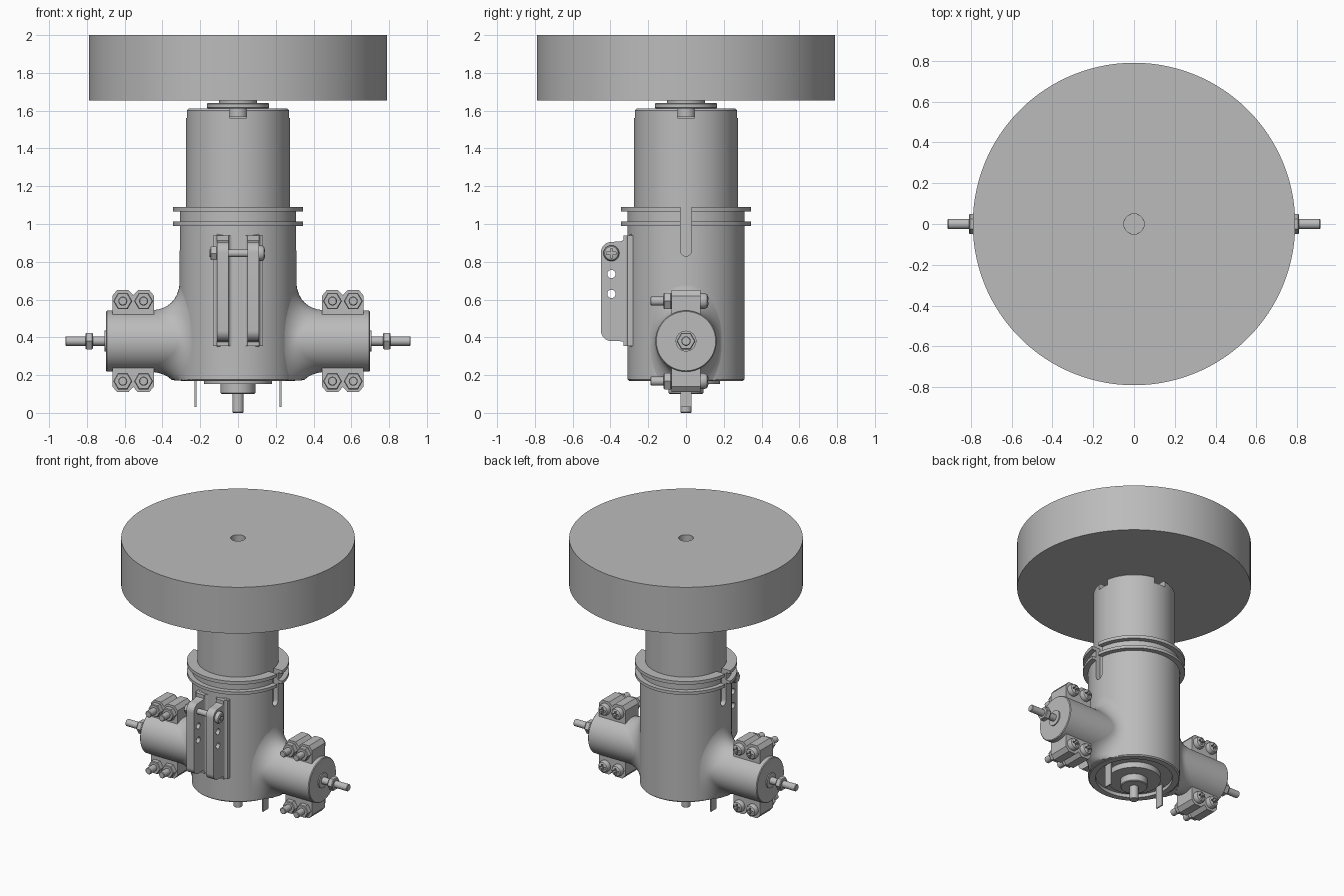
import bpy, bmesh, math

cube = bpy.data.objects.get("Cube")
if cube:
    bpy.data.objects.remove(cube, do_unlink=True)

steel = bpy.data.materials.new("plain_grey")
steel.use_nodes = True
steel.diffuse_color = (0.5, 0.5, 0.5, 1)
steel.node_tree.nodes["Principled BSDF"].inputs["Base Color"].default_value = (0.5, 0.5, 0.5, 1)

parts = []


def place(axis, u, v, h):
    return {"X": (h, u, v), "Y": (u, h, v), "Z": (u, v, h)}[axis]


def make(name, bm):
    bmesh.ops.remove_doubles(bm, verts=bm.verts, dist=1e-5)
    bmesh.ops.recalc_face_normals(bm, faces=bm.faces)
    me = bpy.data.meshes.new(name)
    bm.to_mesh(me)
    bm.free()
    me.materials.append(steel)
    ob = bpy.data.objects.new(name, me)
    bpy.context.collection.objects.link(ob)
    parts.append(ob)
    return ob


def skin(bm, rings):
    """Join rings of points with quads."""
    rows = [[bm.verts.new(p) for p in ring] for ring in rings]
    n = len(rows[0])
    for a, b in zip(rows, rows[1:]):
        for i in range(n):
            bm.faces.new((a[i], a[(i + 1) % n], b[(i + 1) % n], b[i]))


def lathe(name, profile, axis="Z", centre=(0, 0), n=32):
    """Revolve (radius, height) points about an axis."""
    bm = bmesh.new()
    angles = [2 * math.pi * i / n for i in range(n)]
    skin(bm, [[place(axis, centre[0] + r * math.cos(a), centre[1] + r * math.sin(a), h)
               for a in angles] for r, h in profile])
    bmesh.ops.dissolve_degenerate(bm, dist=1e-5, edges=bm.edges)
    return make(name, bm)


def rod(name, r, lo, hi, axis="Z", centre=(0, 0), n=32, bevel=0.0):
    c = bevel * (1 if hi > lo else -1)
    prof = [(0, lo), (r - bevel, lo), (r, lo + c), (r, hi - c), (r - bevel, hi), (0, hi)]
    return lathe(name, prof, axis, centre, n)


def prism(name, pts, axis, lo, hi):
    bm = bmesh.new()
    ends = [[bm.verts.new(place(axis, u, v, h)) for u, v in pts] for h in (lo, hi)]
    for e in ends:
        bm.faces.new(e)
    for i in range(len(pts)):
        j = (i + 1) % len(pts)
        bm.faces.new((ends[0][i], ends[0][j], ends[1][j], ends[1][i]))
    return make(name, bm)


def rect(u0, u1, v0, v1):
    return [(u0, v0), (u1, v0), (u1, v1), (u0, v1)]


def arc(cu, cv, r, a0, a1, n=10):
    angles = [math.radians(a0 + (a1 - a0) * i / n) for i in range(n + 1)]
    return [(cu + r * math.cos(a), cv + r * math.sin(a)) for a in angles]


def cut(ob, *cutters):
    """Subtract the cutters, then throw them away."""
    for c in cutters:
        m = ob.modifiers.new("cut", "BOOLEAN")
        m.operation, m.solver, m.object = "DIFFERENCE", "EXACT", c
    bpy.context.view_layer.update()
    me = bpy.data.meshes.new_from_object(ob.evaluated_get(bpy.context.evaluated_depsgraph_get()))
    ob.modifiers.clear()
    ob.data = me
    for c in cutters:
        parts.remove(c)
        bpy.data.objects.remove(c, do_unlink=True)


def screw_head(name, axis, centre, base, out):
    """Domed head with a cross recess, facing +axis."""
    r = 0.042
    head = lathe(name, [(0, base), (r, base), (r, base + out * 0.5),
                        (r * 0.85, base + out * 0.85), (r * 0.5, base + out), (0, base + out)],
                 axis, centre, 24)
    u, v = centre
    a, b = 0.025, 0.006
    cross = [(b, b), (b, a), (-b, a), (-b, b), (-a, b), (-a, -b),
             (-b, -b), (-b, -a), (b, -a), (b, -b), (a, -b), (a, b)]
    cut(head, prism("cross", [(u + p, v + q) for p, q in cross], axis,
                    base + out * 0.45, base + out * 2))


# Flywheel, washers and drive shaft
R = 0.79
lathe("flywheel", [(0.05, 1.655), (R, 1.655), (R, 2.0), (0.05, 2.0), (0.05, 1.655)], n=128)
rod("top_shaft", 0.05, 1.5, 1.92)
rod("upper_washer", 0.1, 1.635, 1.657, n=48)
rod("thrust_washer", 0.165, 1.612, 1.64, n=64, bevel=0.004)

# Sliding barrel with four notches in its rim
barrel = lathe("barrel", [(0, 0.7), (0.275, 0.7), (0.275, 1.6), (0.265, 1.612), (0.2, 1.612),
                          (0.2, 1.57), (0, 1.57)], n=96)
cut(barrel, prism("notch_x", rect(-0.045, 0.045, 1.56, 1.7), "X", 0.19, 0.4),
    prism("notch_back_x", rect(-0.045, 0.045, 1.56, 1.7), "X", -0.4, -0.19),
    prism("notch_y", rect(-0.045, 0.045, 1.56, 1.7), "Y", 0.19, 0.4),
    prism("notch_front_y", rect(-0.045, 0.045, 1.56, 1.7), "Y", -0.4, -0.19))

# Main housing with two flanges, slotted on both sides, recessed underneath
B = 0.31
housing = lathe("housing", [(0, 0.195), (0.26, 0.195), (0.26, 0.17), (B - 0.008, 0.17), (B, 0.178),
                            (B, 0.99), (0.345, 0.99), (0.345, 1.012), (B, 1.012),
                            (B, 1.066), (0.345, 1.066), (0.345, 1.09), (0, 1.09)], n=96)
slot = arc(0, 0.86, 0.03, 180, 360) + [(0.03, 1.2), (-0.03, 1.2)]
cut(housing, prism("slot", slot, "X", -0.5, 0.5))

# Underside: end plate, boss, shaft stub and two contact blades
rod("bottom_plate", 0.18, 0.153, 0.2, n=64)
rod("bottom_boss", 0.092, 0.1, 0.17, n=48, bevel=0.005)
rod("bottom_shaft", 0.03, 0.0, 0.12, bevel=0.004)
for s in (-1, 1):
    prism("contact_blade", rect(-0.03, 0.03, 0.03, 0.2), "X", s * 0.225 - 0.004, s * 0.225 + 0.004)

# Side arms
AR, AZ = 0.162, 0.38
for s in (-1, 1):
    rod("side_arm", AR, s * 0.2, s * 0.698, "X", (0, AZ), 64, bevel=0.005)

    # Blended fillet between arm and housing
    rings = []
    for k in range(11):
        t = k / 10
        ring = []
        for i in range(64):
            a = 2 * math.pi * i / 64
            c, d = math.cos(a), math.sin(a)
            grow = 0.05 + 0.12 * d * d
            root = math.sqrt(B * B - (AR * c) ** 2)
            y2 = (AR + grow) * c
            w = ((1 - t) ** 2, 2 * t * (1 - t), t * t)
            x = w[0] * (root + grow) + w[1] * root + w[2] * (math.sqrt(B * B - y2 * y2) - 0.003)
            y = (w[0] + w[1]) * AR * c + w[2] * y2
            z = AZ + (w[0] + w[1]) * AR * d + w[2] * (AR + grow) * d
            ring.append((s * x, y, max(z, 0.172)))
        rings.append(ring)
    bm = bmesh.new()
    skin(bm, rings)
    make("arm_fillet", bm)

    # Threaded terminal, washer and nut on the arm end
    rod("terminal_washer", 0.055, s * 0.69, s * 0.706, "X", (0, AZ))
    rod("terminal_rod", 0.025, s * 0.6, s * 0.914, "X", (0, AZ), bevel=0.004)
    rod("terminal_nut", 0.05, s * 0.768, s * 0.808, "X", (0, AZ), 6, bevel=0.005)

    # Clamp lugs above and below, each with two bolts
    for side in (1, -1):
        half = [(0.445, 0.12), (0.445, 0.24), (0.47, 0.27), (0.53, 0.27), (0.555, 0.243)]
        outline = half + [(1.11 - x, z) for x, z in reversed(half[:-1])]
        prism("clamp_lug", [(s * x, AZ + side * z) for x, z in outline], "Y", -0.078, 0.078)
        for x in (0.5, 0.61):
            c = (s * x, AZ + side * 0.212)
            rod("clamp_bolt", 0.024, -0.188, 0.08, "Y", c, 20, bevel=0.004)
            rod("clamp_nut", 0.05, -0.118, -0.076, "Y", c, 6, bevel=0.005)
            screw_head("clamp_screw_head", "Y", c, 0.076, 0.042)

# Front mounting bracket: two drilled ears with flared feet
ear = ([(-0.27, 0.34), (-0.3, 0.355), (-0.325, 0.375), (-0.35, 0.38)]
       + arc(-0.395, 0.435, 0.055, 270, 180) + arc(-0.395, 0.85, 0.055, 180, 90)
       + [(-0.35, 0.908), (-0.325, 0.915), (-0.3, 0.94), (-0.27, 0.96)])
for s in (-1, 1):
    plate = prism("bracket_ear", ear, "X", s * 0.05, s * 0.112)
    cut(plate, *[rod("hole", 0.022, -0.3, 0.3, "X", (-0.395, z), 24) for z in (0.735, 0.63)])
    foot = ([(0.03, -0.27)] + arc(0.03, -0.33, 0.02, 90, 0, 5)
            + arc(0.132, -0.33, 0.02, 180, 90, 5) + [(0.132, -0.27)])
    prism("bracket_foot", [(s * x, y) for x, y in foot], "Z", 0.355, 0.94)

# Bracket cross bolt
pin = (-0.395, 0.845)
rod("bracket_bolt", 0.021, -0.15, 0.12, "X", pin, 20)
rod("bracket_nut", 0.04, -0.146, -0.11, "X", pin, 6, bevel=0.004)
screw_head("bracket_screw_head", "X", pin, 0.11, 0.032)

# Smooth shading with sharp edges kept
for ob in parts:
    ob.data.polygons.foreach_set("use_smooth", [True] * len(ob.data.polygons))
    ob.data.set_sharp_from_angle(angle=math.radians(30))
